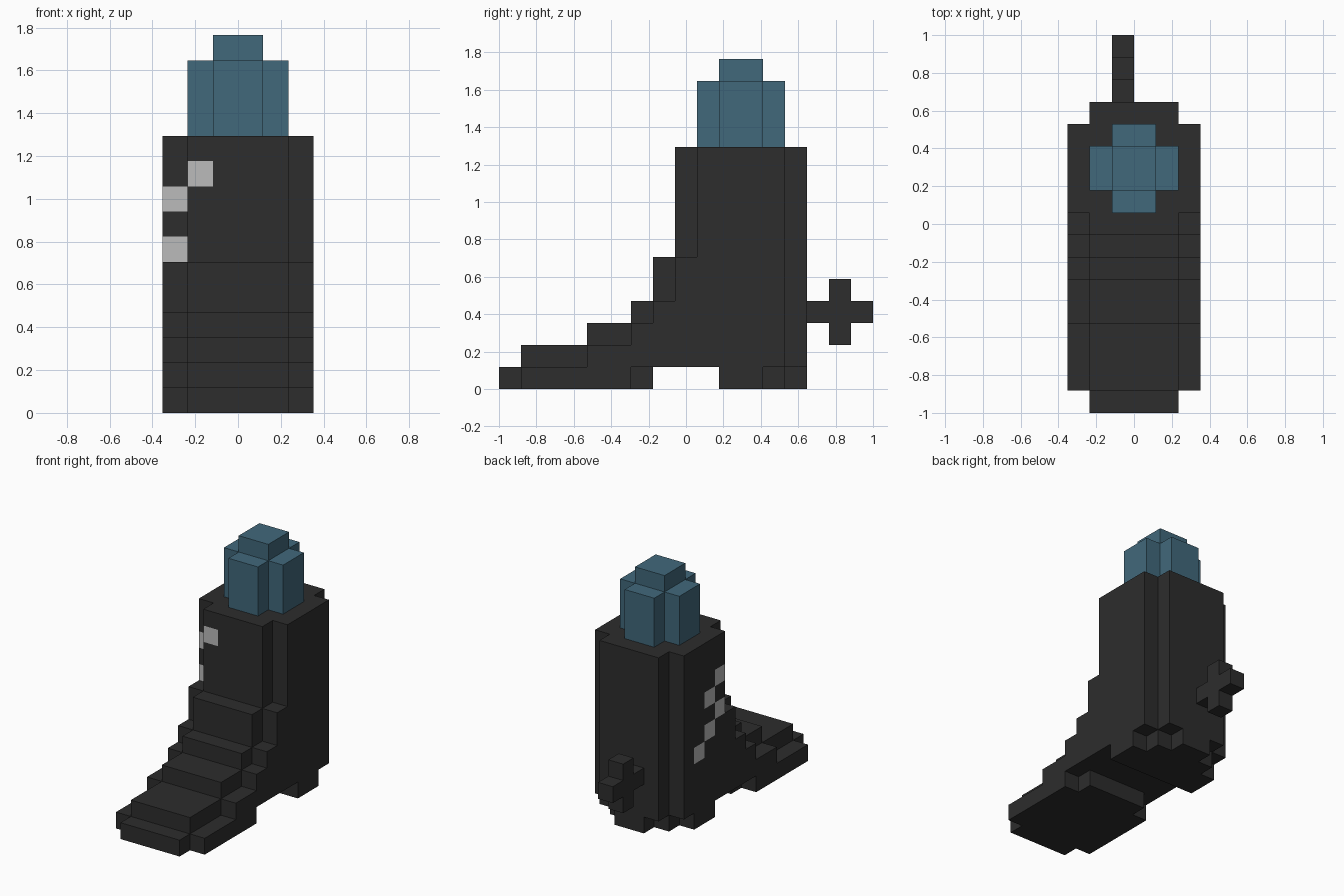
import bpy, bmesh
from mathutils import Vector

cube = bpy.data.objects.get("Cube")
if cube:
    bpy.data.objects.remove(cube, do_unlink=True)

UNIT = 2 / 17                      # size of one block
ORIGIN = Vector((-3, -8.5, 0))     # grid corner, in blocks


def material(name, rgb):
    m = bpy.data.materials.new(name)
    m.use_nodes = True
    m.diffuse_color = (*rgb, 1)
    m.node_tree.nodes["Principled BSDF"].inputs["Base Color"].default_value = (*rgb, 1)
    return m


leather = material("dark leather", (0.026, 0.026, 0.026))
cloth = material("blue cloth", (0.053, 0.139, 0.199))
stitch = material("pale grey stitch", (0.497, 0.497, 0.497))


def box(x, y, z):
    """Set of block cells inside three (start, end) ranges."""
    return {(i, j, k) for i in range(*x) for j in range(*y) for k in range(*z)}


def build(name, cells, mats, accent=()):
    """Skin a set of blocks with its outer faces; accent blocks use the second material."""
    bm = bmesh.new()
    for c in sorted(cells):
        for axis in range(3):
            for side in (0, 1):
                step = [0, 0, 0]
                step[axis] = 2 * side - 1
                if tuple(a + b for a, b in zip(c, step)) in cells:
                    continue
                u, v = Vector((0, 0, 0)), Vector((0, 0, 0))
                u[(axis + 1) % 3] = v[(axis + 2) % 3] = 1
                base = Vector(c) + ORIGIN
                base[axis] += side
                ring = [base, base + u, base + u + v, base + v]
                if not side:
                    ring.reverse()
                face = bm.faces.new([bm.verts.new(p * UNIT) for p in ring])
                face.material_index = int(c in accent)
    bmesh.ops.remove_doubles(bm, verts=bm.verts, dist=UNIT / 100)
    mesh = bpy.data.meshes.new(name)
    bm.to_mesh(mesh)
    bm.free()
    for m in mats:
        mesh.materials.append(m)
    bpy.context.collection.objects.link(bpy.data.objects.new(name, mesh))


FULL, INNER, CORE = (0, 6), (1, 5), (2, 4)

# Sole and heel with stepped corners
sole = box(FULL, (1, 6), (0, 1)) | box(INNER, (0, 7), (0, 1))
build("front_sole", sole, [leather])
heel = set()
for width, back in ((FULL, 12), (INNER, 13), (CORE, 14)):
    heel |= box(width, (10, back), (0, 1))
build("heel", heel, [leather])

# Upper: each layer is (bottom, top, front of middle, front of sides)
upper = set()
for z0, z1, middle, sides in ((1, 2, 1, 4), (2, 3, 4, 6), (3, 4, 6, 7),
                              (4, 6, 7, 8), (6, 11, 8, 9)):
    upper |= box(INNER, (middle, 14), (z0, z1))
    upper |= box(FULL, (sides, 13), (z0, z1))

# Zigzag stitching on the right side of the shaft
stitches = {(1, 8, 9), (0, 9, 8), (0, 10, 7), (0, 9, 6), (0, 10, 5), (0, 11, 4)}
build("boot_upper", upper, [leather, stitch], stitches)

# Cross-shaped spur behind the heel
spur = box((2, 3), (14, 17), (3, 4)) | box((2, 3), (15, 16), (2, 5))
build("spur", spur, [leather])

# Trouser leg rising from the shaft
leg = box(INNER, (10, 12), (11, 14)) | box(CORE, (9, 13), (11, 14)) | box(CORE, (10, 12), (14, 15))
build("trouser_leg", leg, [cloth])
